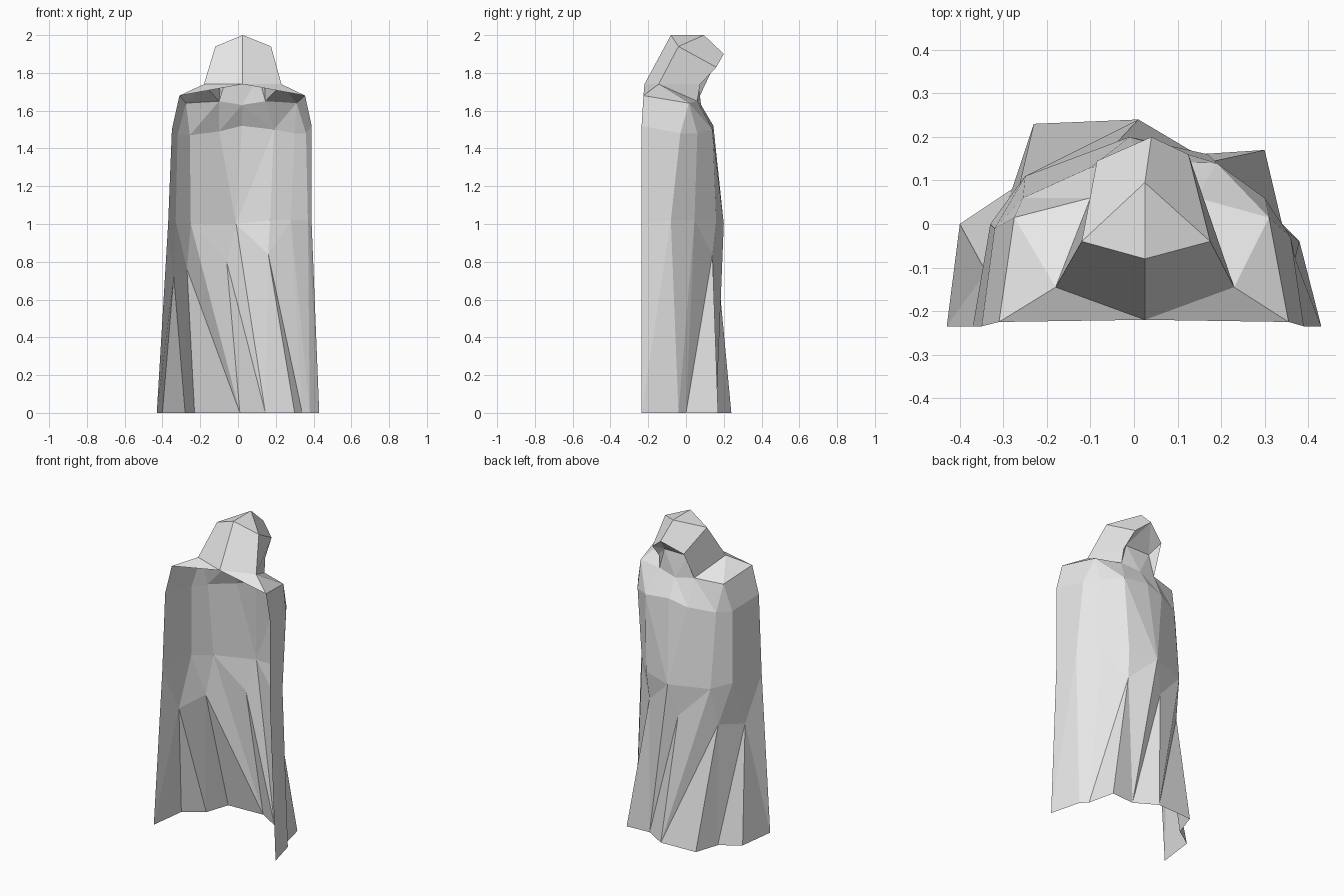
import bpy
import bmesh

old = bpy.data.objects.get("Cube")
if old:
    bpy.data.objects.remove(old, do_unlink=True)

cloth = bpy.data.materials.new("pale grey cloth")
cloth.use_nodes = True
cloth.diffuse_color = (.8, .8, .8, 1)
cloth.node_tree.nodes["Principled BSDF"].inputs["Base Color"].default_value = (.8, .8, .8, 1)

# Every cross-section point has a one-letter key, listed from the right side (-x) round to the left
point = {}


def section(keys, coords):
    point.update(zip(keys, coords))


def hem_section(keys, coords):
    section(keys, [(x, y, 0) for x, y in coords])


def build_part(name, strips):
    """Join pairs of key rows into strips; a repeated key turns a quad into a triangle."""
    bm = bmesh.new()
    made = {}

    def vert(key):
        if key not in made:
            made[key] = bm.verts.new(point[key])
        return made[key]

    for upper, lower in strips:
        rows = list(zip(upper, lower))
        for (a, d), (b, c) in zip(rows, rows[1:]):
            corners = list(dict.fromkeys((a, b, c, d)))
            if len(corners) > 2:
                bm.faces.new([vert(key) for key in corners])
    bmesh.ops.recalc_face_normals(bm, faces=bm.faces[:])
    mesh = bpy.data.meshes.new(name)
    bm.to_mesh(mesh)
    bm.free()
    mesh.materials.append(cloth)
    obj = bpy.data.objects.new(name, mesh)
    bpy.context.collection.objects.link(obj)
    return obj


# Cloak sections: hem, fold tips, waist, chest, shoulders
hem_section("klmnopqrst", [(-.43, -.235), (-.4, 0), (-.28, .08), (-.23, .23), (.01, .24),
                           (.145, .16), (.3, .17), (.34, 0), (.38, -.04), (.43, -.235)])
section("bcde", [(-.34, -.11, .72), (-.27, .06, .76), (-.06, .165, .8), (.16, .14, .84)])
section("ABCD", [(-.37, -.235, 1), (-.33, 0, 1.02), (-.25, .11, 1), (-.01, .2, 1)])
section("EFGH", [(.17, .16, 1.02), (.28, .045, 1.02), (.37, -.08, 1.02), (.39, -.235, 1)])
section("IJKL", [(-.35, -.235, 1.5), (-.32, -.01, 1.47), (-.255, .06, 1.47), (-.1, .13, 1.49)])
section("WMXNO", [(.02, .145, 1.52), (.19, .14, 1.5), (.3, .06, 1.48),
                  (.36, -.03, 1.48), (.39, -.235, 1.52)])
section("PQRS", [(-.31, -.225, 1.68), (-.275, .015, 1.64), (.31, .015, 1.64), (.355, -.225, 1.68)])

# Hood sections: collar, nape and side corners, ridge, opening corners, left cheek
section("uvw", [(-.1, .06, 1.65), (.02, .08, 1.63), (.145, .06, 1.65)])
section("xyz", [(-.18, -.145, 1.74), (.025, -.22, 1.74), (.23, -.145, 1.74)])
section("fg", [(-.12, -.04, 1.94), (.175, -.04, 1.94)])
section("TUV", [(.025, -.08, 2), (.025, .095, 2), (.04, .2, 1.9)])
section("hia", [(-.085, .145, 1.83), (.125, .16, 1.83), (.14, .075, 1.74)])

# Recessed brow inside the hood opening
section("jY", [(-.06, .06, 1.78), (.11, .06, 1.78)])

build_part("cloak", [
    ("yxxx", "PPQu"), ("zzzy", "wRSS"),              # shoulder tops
    ("PQQuuvvvwRRRS", "IJKKLLWMMMXNO"),              # shoulder slope
    ("IJKLWMMXNO", "ABCDDDEFGH"),                    # chest to waist
    ("AABBCCCDDDEFFFGGH", "kbbccoddpeeersstt"),      # waist to folds
    ("bbbccc", "klmmno"), ("dd", "op"), ("eee", "pqr"),  # folds to hem
])

build_part("hood", [
    ("yTUV", "xffh"), ("fh", "xu"),                  # right half
    ("yTUV", "zggi"), ("iaw", "gzz"),                # left half
])

build_part("face_panel", [("uvvwaiVVhu", "jjYYYYYjjj")])
